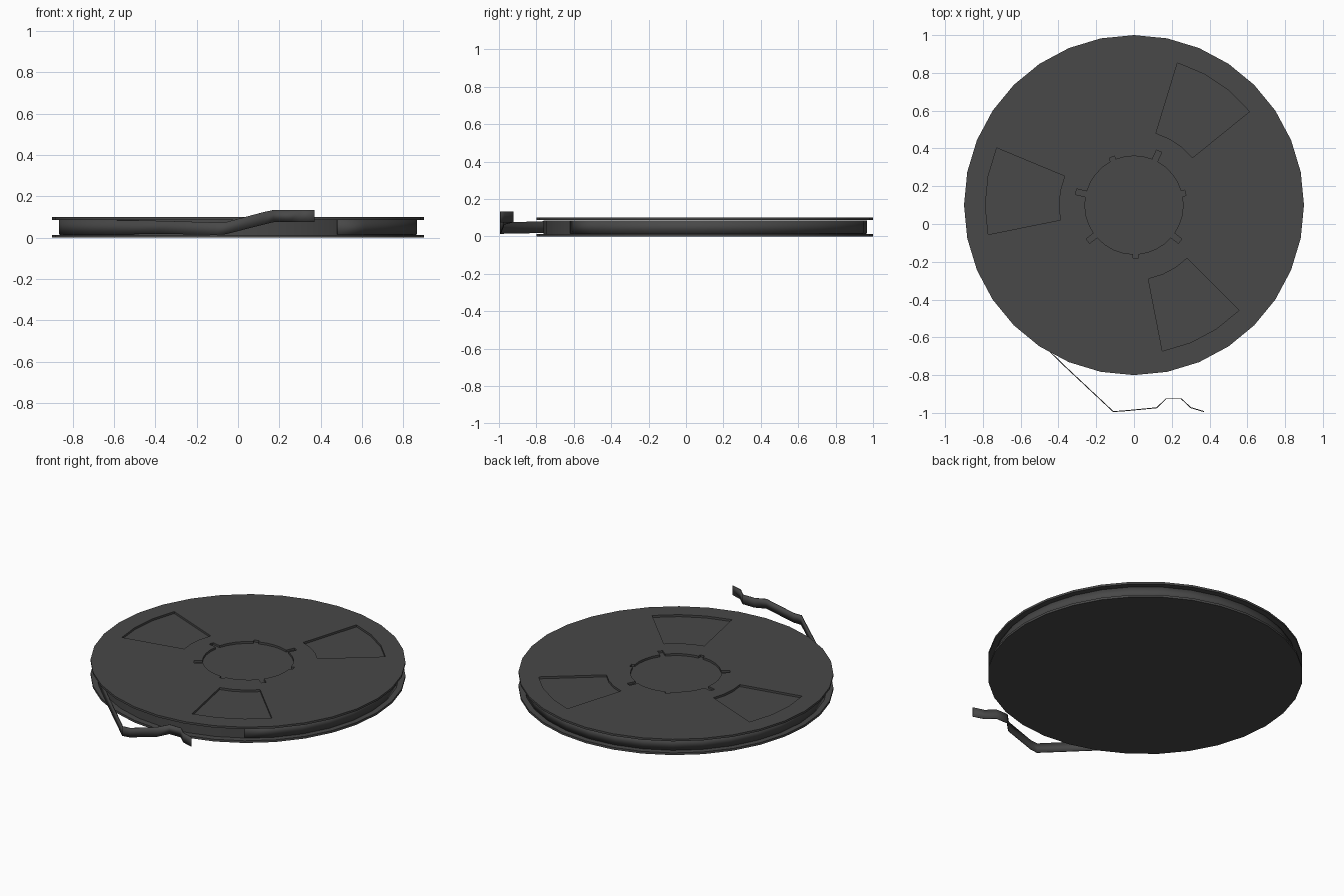
import bpy, bmesh
from math import sin, cos, radians, degrees, asin

if "Cube" in bpy.data.objects:
    bpy.data.objects.remove(bpy.data.objects["Cube"])

CY = 0.1          # reel centre in y
SIDES = 32

dark = bpy.data.materials.new("dark_plastic")
dark.diffuse_color = (0.065, 0.065, 0.065, 1)
dark.use_nodes = True
dark.node_tree.nodes["Principled BSDF"].inputs["Base Color"].default_value = dark.diffuse_color


def polar(r, deg):
    return (r * cos(radians(deg)), CY + r * sin(radians(deg)))


def arc(r, a0, a1, n):
    return [polar(r, a0 + (a1 - a0) * i / n) for i in range(n + 1)]


def finish(ob):
    ob.data.materials.clear()
    ob.data.materials.append(dark)
    bpy.ops.object.select_all(action='DESELECT')
    ob.select_set(True)
    bpy.context.view_layer.objects.active = ob
    bpy.ops.object.shade_smooth_by_angle(angle=radians(30))
    return ob


def plate(name, loops, z0, z1):
    """Flat plate from an outline plus hole loops, converted to a mesh."""
    cu = bpy.data.curves.new(name + "_outline", 'CURVE')
    cu.dimensions = '2D'
    cu.fill_mode = 'BOTH'
    cu.extrude = (z1 - z0) / 2
    for pts in loops:
        sp = cu.splines.new('POLY')
        sp.points.add(len(pts) - 1)
        for p, (x, y) in zip(sp.points, pts):
            p.co = (x, y, 0, 1)
        sp.use_cyclic_u = True
    tmp = bpy.data.objects.new(name + "_tmp", cu)
    bpy.context.collection.objects.link(tmp)
    bpy.context.view_layer.update()
    me = bpy.data.meshes.new_from_object(
        tmp.evaluated_get(bpy.context.evaluated_depsgraph_get()))
    bpy.data.objects.remove(tmp)
    bm = bmesh.new()
    bm.from_mesh(me)
    bmesh.ops.remove_doubles(bm, verts=bm.verts, dist=1e-5)
    bmesh.ops.translate(bm, verts=bm.verts, vec=(0, 0, (z0 + z1) / 2))
    bmesh.ops.recalc_face_normals(bm, faces=bm.faces)
    bm.to_mesh(me)
    bm.free()
    me.name = name
    ob = bpy.data.objects.new(name, me)
    bpy.context.collection.objects.link(ob)
    return finish(ob)


def window(mid):
    """Fan-shaped opening in the flange."""
    return arc(0.787, mid - 17, mid + 17, 3) + arc(0.398, mid + 17, mid - 17, 3)


def hub_hole():
    """Round opening with drive notches, listed as (angle, tip radius)."""
    notches = [(13.5, 0.28), (65, 0.315), (115, 0.28), (167, 0.315),
               (218, 0.31), (272, 0.28), (322, 0.31)]
    r, w = 0.26, 0.015
    pts = []
    half = degrees(asin(w / r))
    for i, (a, tip) in enumerate(notches):
        th = degrees(asin(w / tip))
        pts += [polar(r, a - half), polar(tip, a - th),
                polar(tip, a + th), polar(r, a + half)]
        nxt = notches[(i + 1) % len(notches)][0]
        nxt += 360 if nxt < a else 0
        pts += arc(r, a + half, nxt - half, 4)[1:-1]
    return pts


def disc(r):
    return arc(r, 0, 360, SIDES)[:-1]


# Flanges and wound tape
plate("bottom_flange", [disc(0.9)], 0, 0.014)
plate("wound_tape", [disc(0.862)], 0.012, 0.086)
plate("top_flange", [disc(0.9), hub_hole()] + [window(m) for m in (56, 174.4, 298)],
      0.087, 0.1)

# Outer wrap of tape and its loose end: (x, y, bottom z, top z)
path = [(x, y, 0.015, 0.085) for x, y in arc(0.865, -56.25, 225, 25)]
path += [(-0.38, -0.74, 0.019, 0.082), (-0.11, -0.993, 0.014, 0.074),
         (-0.06, -0.99, 0.017, 0.075), (0.12, -0.973, 0.063, 0.123),
         (0.17, -0.925, 0.075, 0.134), (0.25, -0.925, 0.075, 0.134),
         (0.30, -0.972, 0.075, 0.134), (0.37, -0.993, 0.075, 0.134)]
bm = bmesh.new()
rows = [(bm.verts.new((x, y, a)), bm.verts.new((x, y, b))) for x, y, a, b in path]
for (a, b), (c, d) in zip(rows, rows[1:]):
    bm.faces.new((a, c, d, b))
me = bpy.data.meshes.new("loose_tape")
bm.to_mesh(me)
bm.free()
tape = bpy.data.objects.new("loose_tape", me)
bpy.context.collection.objects.link(tape)
finish(tape)
sol = tape.modifiers.new("thickness", 'SOLIDIFY')
sol.thickness = 0.005
sol.offset = 0
